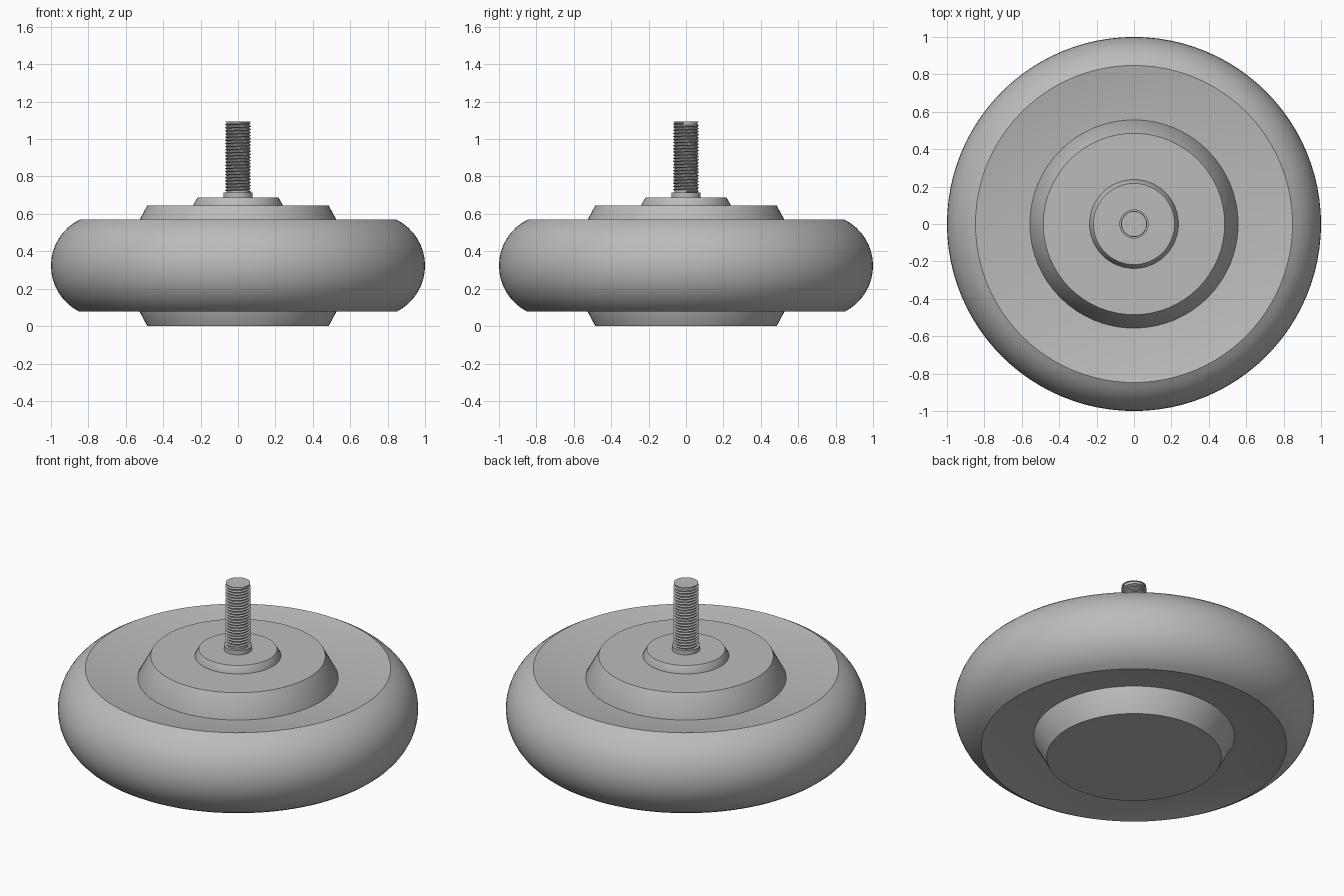
import bpy, bmesh, math

cube = bpy.data.objects.get("Cube")
if cube:
    bpy.data.objects.remove(cube)

grey = bpy.data.materials.new("plain grey")
grey.use_nodes = True
colour = (0.5, 0.5, 0.5, 1)
grey.diffuse_color = colour
grey.node_tree.nodes["Principled BSDF"].inputs["Base Color"].default_value = colour


def finish(name, bm, angle=30):
    bmesh.ops.recalc_face_normals(bm, faces=bm.faces)
    mesh = bpy.data.meshes.new(name)
    bm.to_mesh(mesh)
    bm.free()
    mesh.materials.append(grey)
    obj = bpy.data.objects.new(name, mesh)
    bpy.context.collection.objects.link(obj)
    bpy.ops.object.select_all(action='DESELECT')
    obj.select_set(True)
    bpy.context.view_layer.objects.active = obj
    bpy.ops.object.shade_smooth_by_angle(angle=math.radians(angle))
    return obj


def lathe(name, profile, sides=64, closed=False):
    """Turn (radius, z) points round the z axis; open profiles get flat caps."""
    bm = bmesh.new()
    rings = []
    for r, z in profile:
        rings.append([bm.verts.new((r * math.cos(math.tau * i / sides),
                                    r * math.sin(math.tau * i / sides), z))
                      for i in range(sides)])
    pairs = list(zip(rings, rings[1:]))
    if closed:
        pairs.append((rings[-1], rings[0]))
    else:
        bm.faces.new(rings[0])
        bm.faces.new(rings[-1])
    for a, b in pairs:
        for i in range(sides):
            j = (i + 1) % sides
            bm.faces.new((a[i], a[j], b[j], b[i]))
    return finish(name, bm)


# Rounded tyre with side walls that dish in towards the hub
MID, BULGE = 0.323, 0.275
arc = [math.radians(-63.5 + 127 * i / 16) for i in range(17)]
tyre = [(1 - BULGE + BULGE * math.cos(a), MID + BULGE * math.sin(a)) for a in arc]
lathe("tyre", [(0.5, 0.135)] + [(0.555, 0.135)] + tyre + [(0.555, 0.511), (0.5, 0.511)],
      sides=96, closed=True)

# Hub with tapered rims above and below
lathe("hub", [(0.485, 0), (0.557, 0.135), (0.557, 0.511), (0.485, 0.645)])

# Raised boss and stud collar
lathe("boss", [(0.238, 0.64), (0.238, 0.65), (0.217, 0.687)], sides=48)
lathe("stud_collar", [(0.078, 0.68), (0.078, 0.714)], sides=32)

# Stud core, with a helical thread wound round it
BASE, TOP, TURNS, STEPS = 0.71, 1.094, 22, 32
lathe("stud_core", [(0.062, BASE), (0.062, TOP - 0.003), (0.068, TOP - 0.003), (0.068, TOP)],
      sides=32)
pitch = (TOP - BASE) / (TURNS + 1)
bm = bmesh.new()
crest, root = [], []
for k in range((TURNS + 1) * STEPS):
    a = math.tau * k / STEPS
    z = BASE + pitch * k / STEPS
    for line, r, dz in ((root, 0.058, 0), (crest, 0.07, pitch / 2)):
        line.append(bm.verts.new((r * math.cos(a), r * math.sin(a), min(z + dz, TOP))))
for k in range(TURNS * STEPS - 1):
    bm.faces.new((root[k], root[k + 1], crest[k + 1], crest[k]))
    n = k + STEPS
    bm.faces.new((crest[k], crest[k + 1], root[n + 1], root[n]))
finish("stud_thread", bm)
